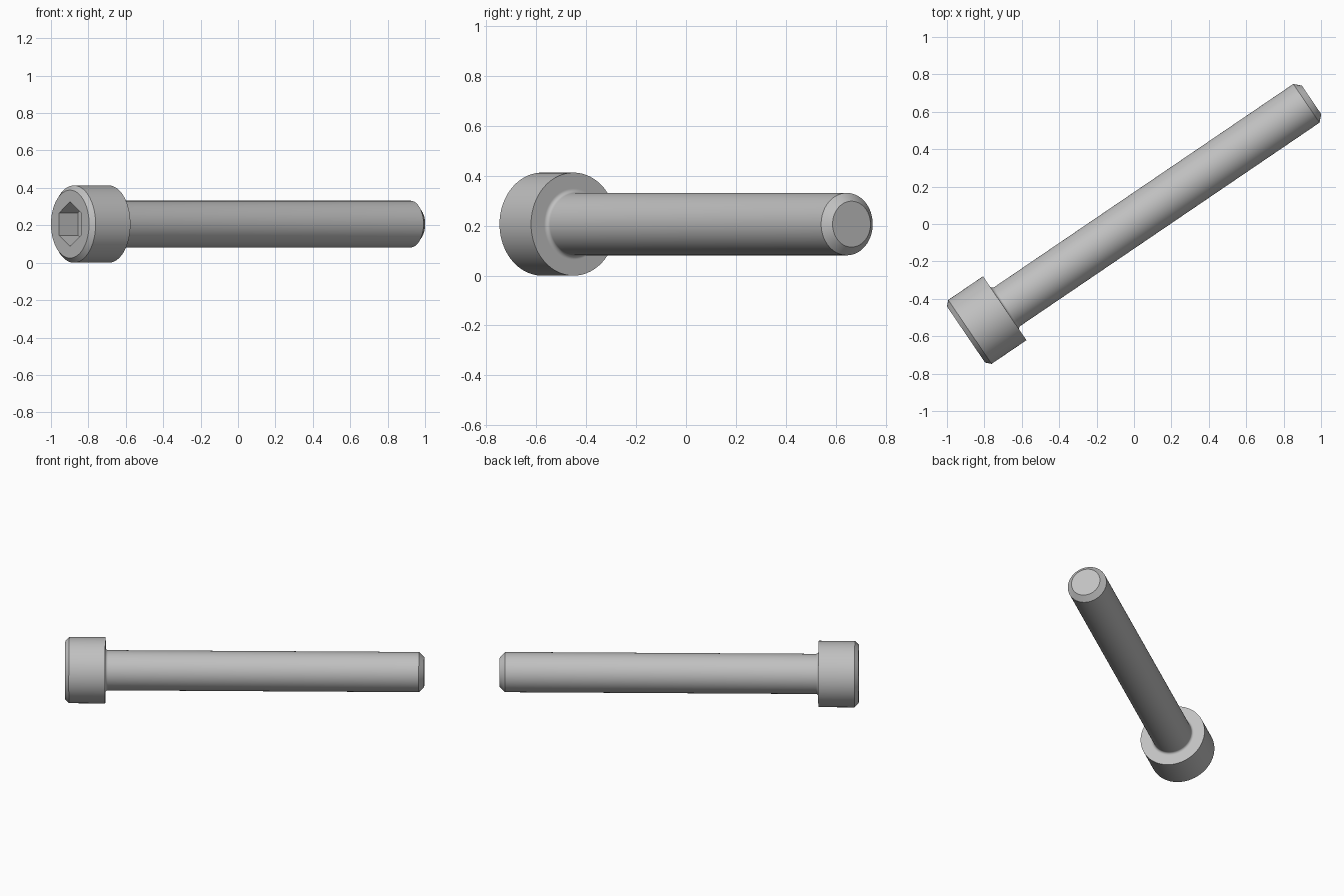
import bpy
import bmesh
from math import sin, cos, pi, radians
from mathutils import Matrix

cube = bpy.data.objects.get("Cube")
if cube:
    bpy.data.objects.remove(cube, do_unlink=True)

SEGMENTS = 96
HEAD_R, HEAD_H, HEAD_BEVEL = 0.2065, 0.25, 0.025
SHAFT_R, LENGTH, TIP_BEVEL = 0.125, 2.233, 0.033
FILLET = 0.0165
SOCKET_APOTHEM, SOCKET_DEPTH = 0.1035, 0.122

# Steel
steel = bpy.data.materials.new("steel grey")
steel.use_nodes = True
colour = (0.53, 0.53, 0.53, 1)
steel.diffuse_color = colour
steel.node_tree.nodes["Principled BSDF"].inputs["Base Color"].default_value = colour


def ring(bm, x, radius, hexagonal=False):
    """Ring of vertices around the x axis, round or six-sided."""
    verts = []
    for i in range(SEGMENTS):
        a = 2 * pi * i / SEGMENTS
        r = radius
        if hexagonal:
            r = radius / cos((a + pi / 6) % (pi / 3) - pi / 6)
        verts.append(bm.verts.new((x, r * cos(a), r * sin(a))))
    return verts


# Hex socket, from its floor to its mouth
sections = [(SOCKET_DEPTH, SOCKET_APOTHEM, True), (0, SOCKET_APOTHEM, True)]
# Head with bevelled front rim
sections += [(0, HEAD_R - HEAD_BEVEL), (HEAD_BEVEL, HEAD_R), (HEAD_H, HEAD_R)]
# Underside, with a tight ring that keeps it flat beside the fillet
sections.append((HEAD_H, SHAFT_R + FILLET + 0.002))
# Fillet under the head
for i in range(9):
    a = i / 8 * pi / 2
    sections.append((HEAD_H + FILLET * (1 - cos(a)), SHAFT_R + FILLET * (1 - sin(a))))
# Plain shaft and bevelled tip
sections += [(LENGTH - TIP_BEVEL, SHAFT_R), (LENGTH, SHAFT_R - TIP_BEVEL)]

bm = bmesh.new()
rings = [ring(bm, *s) for s in sections]
for lower, upper in zip(rings, rings[1:]):
    for i in range(SEGMENTS):
        j = (i + 1) % SEGMENTS
        bm.faces.new((lower[i], lower[j], upper[j], upper[i]))
bm.faces.new(rings[0])
bm.faces.new(rings[-1])
bmesh.ops.recalc_face_normals(bm, faces=bm.faces[:])

# Lay the screw diagonally on the ground
placement = Matrix.Translation((-0.898, -0.591, HEAD_R)) @ Matrix.Rotation(radians(34.19), 4, "Z")
bm.transform(placement)

mesh = bpy.data.meshes.new("socket_head_screw")
bm.to_mesh(mesh)
bm.free()
mesh.materials.append(steel)
screw = bpy.data.objects.new("socket_head_screw", mesh)
bpy.context.collection.objects.link(screw)

bpy.ops.object.select_all(action="DESELECT")
screw.select_set(True)
bpy.context.view_layer.objects.active = screw
bpy.ops.object.shade_smooth_by_angle(angle=radians(30))
